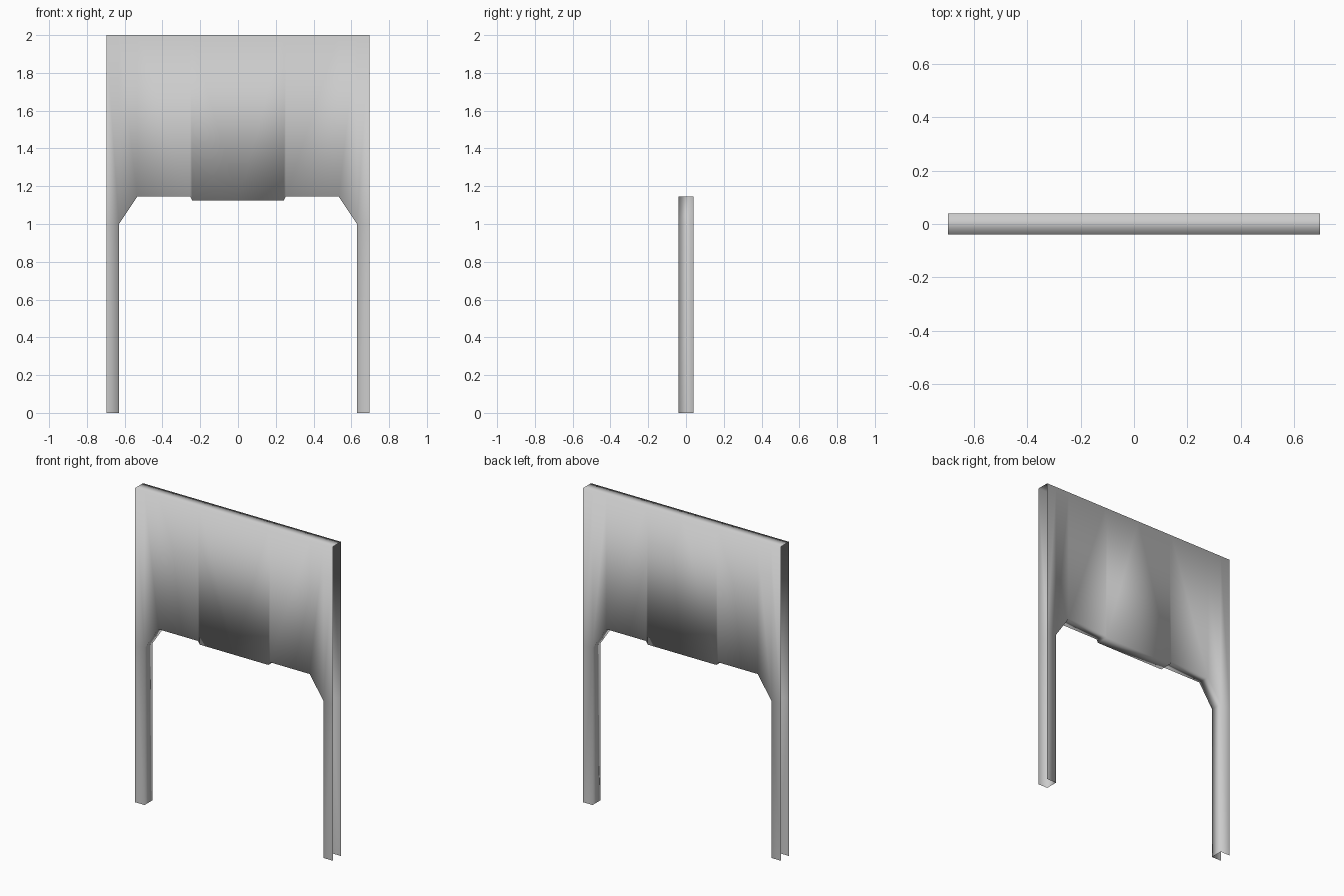
import bpy, bmesh

if "Cube" in bpy.data.objects:
    bpy.data.objects.remove(bpy.data.objects["Cube"])

W, H, D = 0.697, 2.0, 0.04   # half width, height, half depth

# Right half of the opening, from leg foot to the centre of the lintel (x, z)
opening = [(0.63, 0), (0.63, 1.0), (0.533, 1.145), (0.253, 1.145), (0.242, 1.125), (0, 1.125)]

bm = bmesh.new()
cache = {}


def vert(x, y, z):
    key = (x, y, z)
    if key not in cache:
        cache[key] = bm.verts.new(key)
    return cache[key]


def face(*points):
    bm.faces.new([vert(*p) for p in points])


# Front and back sheets: leg, post above it, then vertical lintel strips
panels = [[(0.63, 0), (W, 0), (W, 1.0), (0.63, 1.0)],
          [(0.63, 1.0), (W, 1.0), (W, H), (0.63, H)]]
for (x1, z1), (x2, z2) in zip(opening[1:], opening[2:]):
    panels.append([(x2, z2), (x1, z1), (x1, H), (x2, H)])
for p in panels:
    face(*[(x, -D, z) for x, z in p])
    face(*[(x, D, z) for x, z in reversed(p)])

# Lining of the opening and the top cap; outer ends and feet stay open
top = [(W, H)] + [(x, H) for x, z in opening[1:]]
for line, flip in ((opening, False), (top, True)):
    for (x1, z1), (x2, z2) in zip(line, line[1:]):
        quad = [(x1, -D, z1), (x2, -D, z2), (x2, D, z2), (x1, D, z1)]
        face(*(reversed(quad) if flip else quad))

# Other half, welded along the centre line
geom = bm.verts[:] + bm.edges[:] + bm.faces[:]
bmesh.ops.mirror(bm, geom=geom, axis='X', merge_dist=0.0005)
bmesh.ops.remove_doubles(bm, verts=bm.verts[:], dist=0.0005)
bmesh.ops.dissolve_limit(bm, angle_limit=0.001, verts=[],
                         edges=[e for e in bm.edges if all(abs(v.co.x) < 1e-4 for v in e.verts)])
bmesh.ops.recalc_face_normals(bm, faces=bm.faces[:])
if max(bm.faces, key=lambda f: f.calc_center_median().z).normal.z < 0:
    bmesh.ops.reverse_faces(bm, faces=bm.faces[:])
for f in bm.faces:
    f.smooth = True

mesh = bpy.data.meshes.new("door_frame")
bm.to_mesh(mesh)
bm.free()
bpy.context.collection.objects.link(bpy.data.objects.new("door_frame", mesh))
